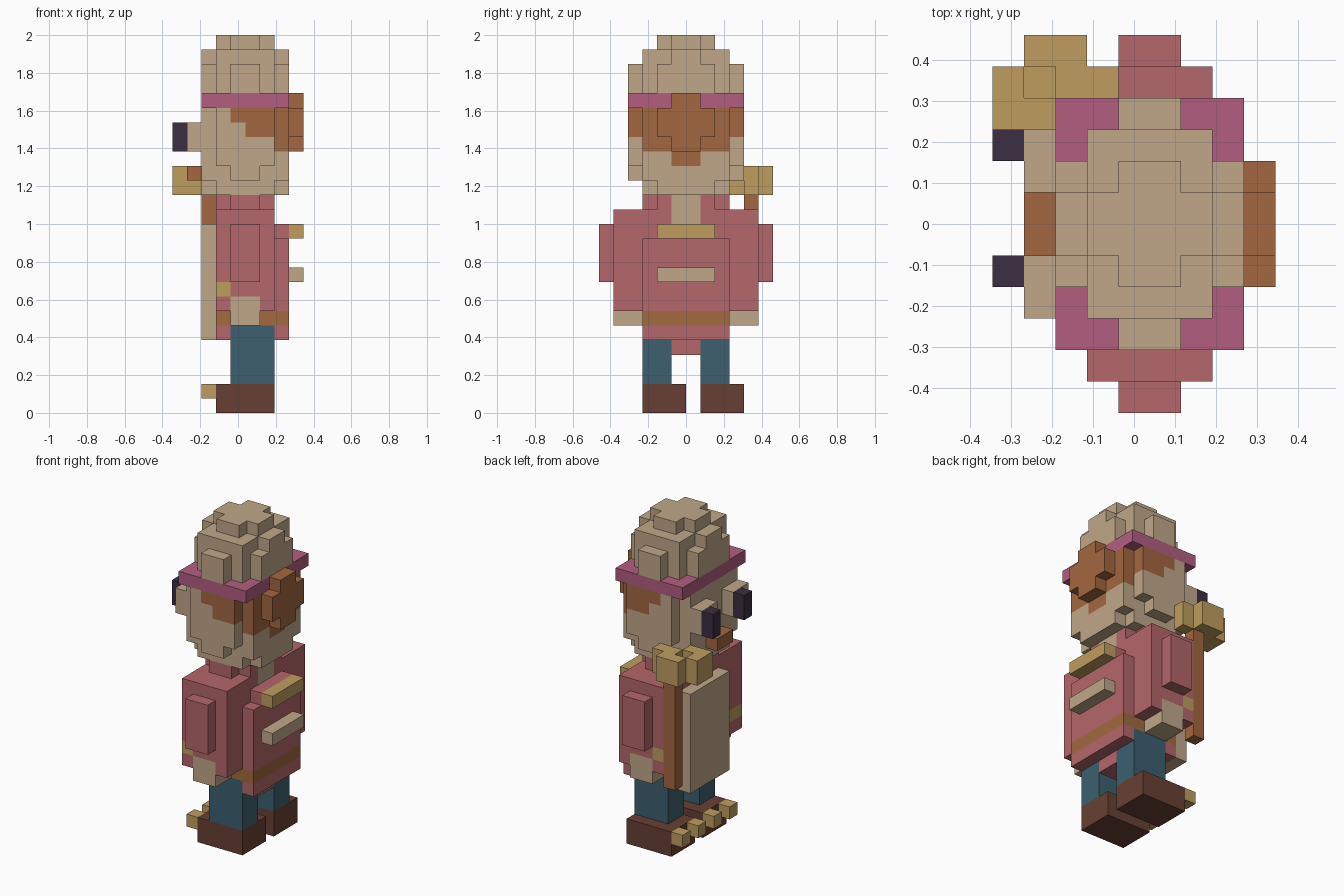
import bpy, bmesh

cube = bpy.data.objects.get("Cube")
if cube:
    bpy.data.objects.remove(cube, do_unlink=True)

V = 2 / 26          # edge of one block
SIZE = (9, 12)      # blocks across x and y


def linear(c):
    c /= 255
    return c / 12.92 if c <= 0.04045 else ((c + 0.055) / 1.055) ** 2.4


def material(name, r, g, b):
    m = bpy.data.materials.new(name)
    col = (linear(r), linear(g), linear(b), 1)
    m.use_nodes = True
    m.diffuse_color = col
    bsdf = m.node_tree.nodes["Principled BSDF"]
    bsdf.inputs["Base Color"].default_value = col
    bsdf.inputs["Roughness"].default_value = 0.9
    return m


TAN = material("tan", 192, 167, 137)
PINK = material("dusty red", 180, 103, 106)
BRIM = material("magenta", 178, 95, 128)
BROWN = material("chestnut", 163, 103, 64)
BELT = material("belt brown", 162, 106, 62)
GOLD = material("gold", 191, 158, 96)
DARK = material("dark violet", 59, 46, 66)
BLUE = material("teal blue", 60, 96, 111)
SHOE = material("shoe brown", 103, 64, 51)

cells = {}          # block position -> part name
parts = {}          # part name -> material


def fill(name, mat, *boxes):
    """Claim blocks for a part; each box is x0, x1, y0, y1, z0, z1 in blocks."""
    parts[name] = mat
    for x0, x1, y0, y1, z0, z1 in boxes:
        for x in range(x0, x1):
            for y in range(y0, y1):
                for z in range(z0, z1):
                    cells[x, y, z] = name


def mirrored(box):
    """The same box on the other side of y = 0."""
    x0, x1, y0, y1, z0, z1 = box
    return (x0, x1, 12 - y1, 12 - y0, z0, z1)


# Coat with a flat back panel and a hem
fill("coat", PINK, (3, 8, 3, 9, 5, 12), (3, 8, 4, 8, 12, 13),
     (3, 7, 3, 9, 12, 14), (3, 7, 4, 8, 14, 15), (4, 6, 3, 9, 14, 15),
     (4, 7, 5, 7, 4, 5))
fill("belt", BELT, (3, 8, 3, 9, 6, 7))
fill("neck", TAN, (3, 7, 5, 7, 13, 15))
fill("upper_back_bar", GOLD, (8, 9, 4, 8, 12, 13))
fill("lower_back_bar", TAN, (8, 9, 4, 8, 9, 10))

# Arms, hands, legs and feet, one per side
for side, flip in (("right", False), ("left", True)):
    def s(*box):
        return mirrored(box) if flip else box
    fill(side + "_sleeve", PINK, s(3, 7, 1, 3, 7, 14), s(4, 6, 0, 1, 9, 13))
    fill(side + "_cuff", GOLD, s(3, 4, 1, 3, 8, 9))
    fill(side + "_hand", TAN, s(4, 6, 1, 3, 6, 8))
    fill(side + "_leg", BLUE, s(4, 7, 3, 5, 2, 6))
    y = 7 if flip else 3
    fill(side + "_shoe", SHOE, (3, 7, y, y + 3, 0, 2))
    fill(side + "_claws", GOLD, (2, 3, y, y + 1, 1, 2), (2, 3, y + 2, y + 3, 1, 2))

# Head
fill("head", TAN,
     (2, 8, 4, 8, 15, 16), (3, 7, 3, 9, 15, 16),
     (2, 8, 3, 9, 16, 21), (4, 6, 2, 10, 16, 17), (3, 7, 2, 10, 17, 21))
fill("hair", BROWN, (8, 9, 4, 8, 19, 21), (8, 9, 5, 7, 18, 22))
for x0, y0, z in ((4, 2, 20), (5, 2, 19), (7, 3, 18), (7, 5, 17)):
    for c in [c for c, n in cells.items() if n == "head"]:
        if c[2] == z and c[0] >= x0 and y0 <= c[1] < 12 - y0:
            cells[c] = "hair"

# Face
fill("eye_sockets", TAN, (1, 2, 3, 5, 18, 20), (1, 2, 7, 9, 18, 20))
fill("eyes", DARK, (0, 1, 4, 5, 18, 20), (0, 1, 8, 9, 18, 20))
fill("mouth", BROWN, (1, 2, 5, 7, 16, 17))

# Hat
fill("hat_brim", BRIM, (2, 8, 2, 10, 21, 22))
fill("hat_crown", TAN,
     (2, 8, 4, 8, 22, 24), (3, 7, 3, 9, 22, 25), (4, 6, 2, 10, 22, 24),
     (2, 8, 5, 7, 24, 25), (3, 7, 5, 7, 25, 26), (4, 6, 4, 8, 25, 26))

# Front panel and staff with a pronged head
fill("front_panel", TAN, (2, 3, 4, 9, 5, 13))
fill("staff", BROWN, (2, 3, 10, 11, 6, 15))
fill("staff_head", GOLD, (0, 2, 9, 10, 15, 17), (0, 4, 10, 11, 15, 17),
     (1, 3, 11, 12, 15, 17))
del cells[1, 10, 16]

# Turn the blocks of each part into clean flat-faced geometry
for name, mat in parts.items():
    bm = bmesh.new()
    for cell in [c for c, n in cells.items() if n == name]:
        for axis in range(3):
            for step in (0, 1):
                beside = list(cell)
                beside[axis] += 2 * step - 1
                if tuple(beside) in cells:
                    continue
                u, w = (axis + 1) % 3, (axis + 2) % 3
                corners = []
                for du, dw in ((0, 0), (1, 0), (1, 1), (0, 1)):
                    p = list(cell)
                    p[axis] += step
                    p[u] += du
                    p[w] += dw
                    corners.append(bm.verts.new(((p[0] - SIZE[0] / 2) * V,
                                                 (p[1] - SIZE[1] / 2) * V,
                                                 p[2] * V)))
                bm.faces.new(corners if step else corners[::-1])
    bmesh.ops.remove_doubles(bm, verts=bm.verts, dist=1e-4)
    bmesh.ops.dissolve_limit(bm, angle_limit=0.01, verts=bm.verts, edges=bm.edges)
    mesh = bpy.data.meshes.new(name)
    bm.to_mesh(mesh)
    bm.free()
    mesh.materials.append(mat)
    bpy.context.collection.objects.link(bpy.data.objects.new(name, mesh))
